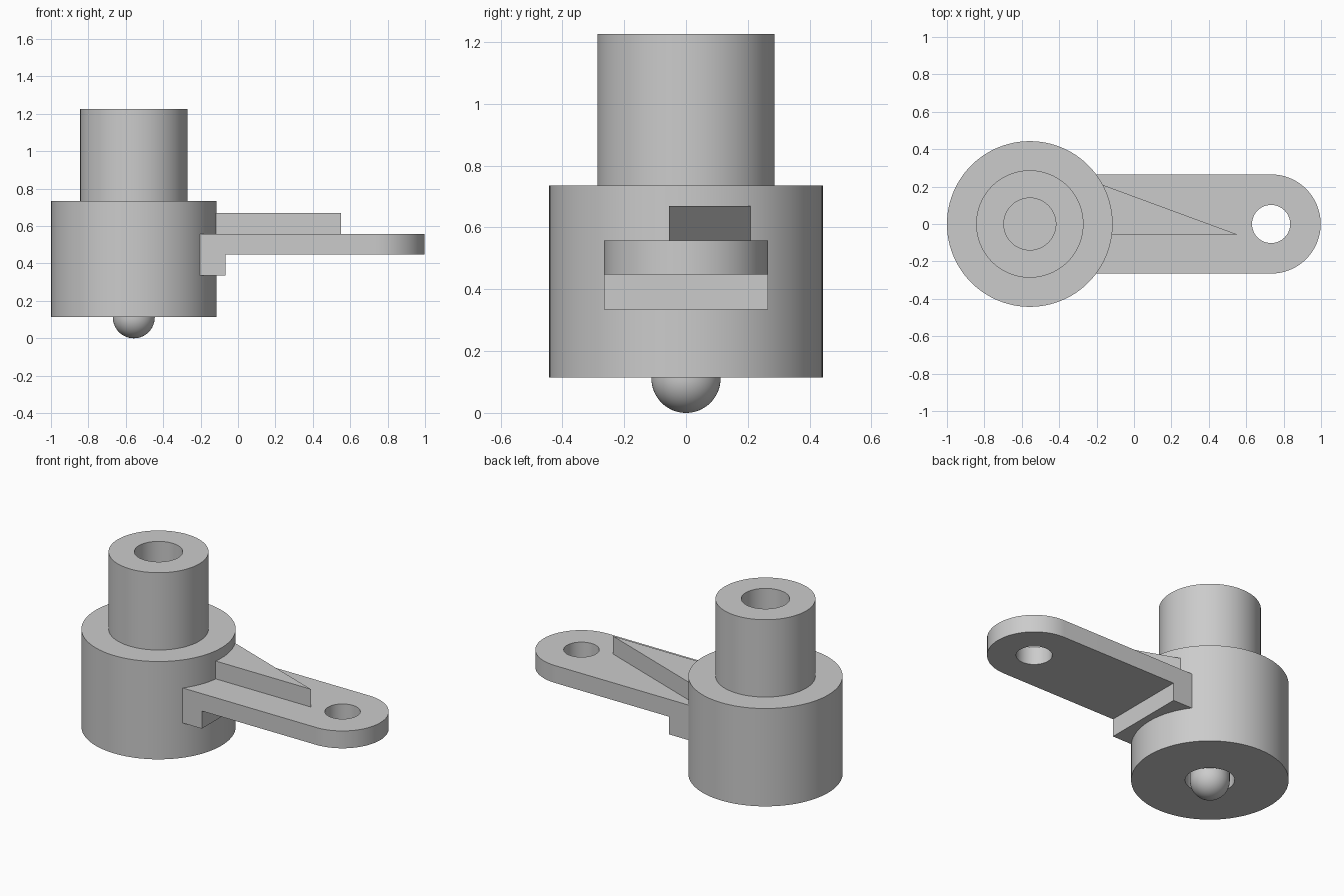
import bpy, bmesh, math
from mathutils import Matrix, Vector

cube = bpy.data.objects.get("Cube")
if cube:
    bpy.data.objects.remove(cube, do_unlink=True)

grey = bpy.data.materials.new("plain grey")
grey.use_nodes = True
colour = (0.6, 0.6, 0.6, 1)
grey.diffuse_color = colour
grey.node_tree.nodes["Principled BSDF"].inputs["Base Color"].default_value = colour

AXIS_X = -0.557   # centre line of the round body
EYE_X = 0.733     # centre of the arm's rounded end


def finish(name, bm):
    bmesh.ops.recalc_face_normals(bm, faces=bm.faces)
    mesh = bpy.data.meshes.new(name)
    bm.to_mesh(mesh)
    bm.free()
    mesh.materials.append(grey)
    ob = bpy.data.objects.new(name, mesh)
    bpy.context.collection.objects.link(ob)
    bpy.ops.object.select_all(action='DESELECT')
    ob.select_set(True)
    bpy.context.view_layer.objects.active = ob
    bpy.ops.object.shade_smooth_by_angle(angle=math.radians(30))
    return ob


def lathe(name, profile, steps=96):
    """Turn (radius, z) points round the body's axis."""
    bm = bmesh.new()
    verts = [bm.verts.new((AXIS_X + r, 0, z)) for r, z in profile]
    edges = [bm.edges.new(pair) for pair in zip(verts, verts[1:])]
    bmesh.ops.spin(bm, geom=verts + edges, cent=(AXIS_X, 0, 0), axis=(0, 0, 1),
                   angle=math.tau, steps=steps)
    bmesh.ops.remove_doubles(bm, verts=bm.verts, dist=1e-5)
    return finish(name, bm)


def arc(cx, radius, start, end, count):
    return [(cx + radius * math.cos(a), radius * math.sin(a))
            for a in (start + (end - start) * i / count for i in range(count + 1))]


def prism(loops, bottom, top):
    """Extrude a flat outline, with any further loops as holes."""
    bm = bmesh.new()
    edges = []
    for loop in loops:
        vs = [bm.verts.new((x, y, bottom)) for x, y in loop]
        edges += [bm.edges.new((a, b)) for a, b in zip(vs, vs[1:] + vs[:1])]
    bmesh.ops.triangle_fill(bm, edges=edges, use_beauty=True)
    raise_faces(bm, bm.faces[:], top - bottom, keep=True)
    return bm


def raise_faces(bm, faces, dz, keep=False):
    out = bmesh.ops.extrude_face_region(bm, geom=faces, use_keep_orig=keep)
    moved = [g for g in out["geom"] if isinstance(g, bmesh.types.BMVert)]
    bmesh.ops.translate(bm, verts=moved, vec=(0, 0, dz))
    if not keep:
        bmesh.ops.delete(bm, geom=[f for f in faces if f.is_valid], context='FACES')


# Stepped round body with a blind bore above and a pin socket below
lathe("stepped_body", [(0, 0.5), (0.139, 0.5), (0.139, 1.225), (0.287, 1.225),
                       (0.287, 0.735), (0.443, 0.735), (0.443, 0.115),
                       (0.139, 0.115), (0.139, 0.35), (0, 0.35)])

# Round-ended pin in the socket
R = 0.112
tip = [(R * math.sin(a), R - R * math.cos(a))
       for a in (math.pi / 2 * i / 16 for i in range(17))]
lathe("ball_pin", tip + [(R, 0.36), (0, 0.36)], 64)

# Arm with rounded end and eye, and a lip under its inner end
W = 0.265
outline = arc(EYE_X, W, -math.pi / 2, math.pi / 2, 48) + [(-0.3, W), (-0.3, -W)]
eye = arc(EYE_X, 0.102, 0, math.tau, 48)[:-1]
bm = prism([outline, eye], 0.447, 0.557)
LIP_X = -0.068
bmesh.ops.bisect_plane(bm, geom=bm.verts[:] + bm.edges[:] + bm.faces[:],
                       plane_co=(LIP_X, 0, 0), plane_no=(1, 0, 0))
under = [f for f in bm.faces if f.calc_center_median().x < LIP_X
         and all(v.co.z < 0.45 for v in f.verts)]
raise_faces(bm, under, -0.112)
finish("arm", bm)

# Triangular rib on the arm
finish("rib", prism([[(0.55, -0.055), (-0.3, 0.258), (-0.3, -0.055)]], 0.55, 0.67))
